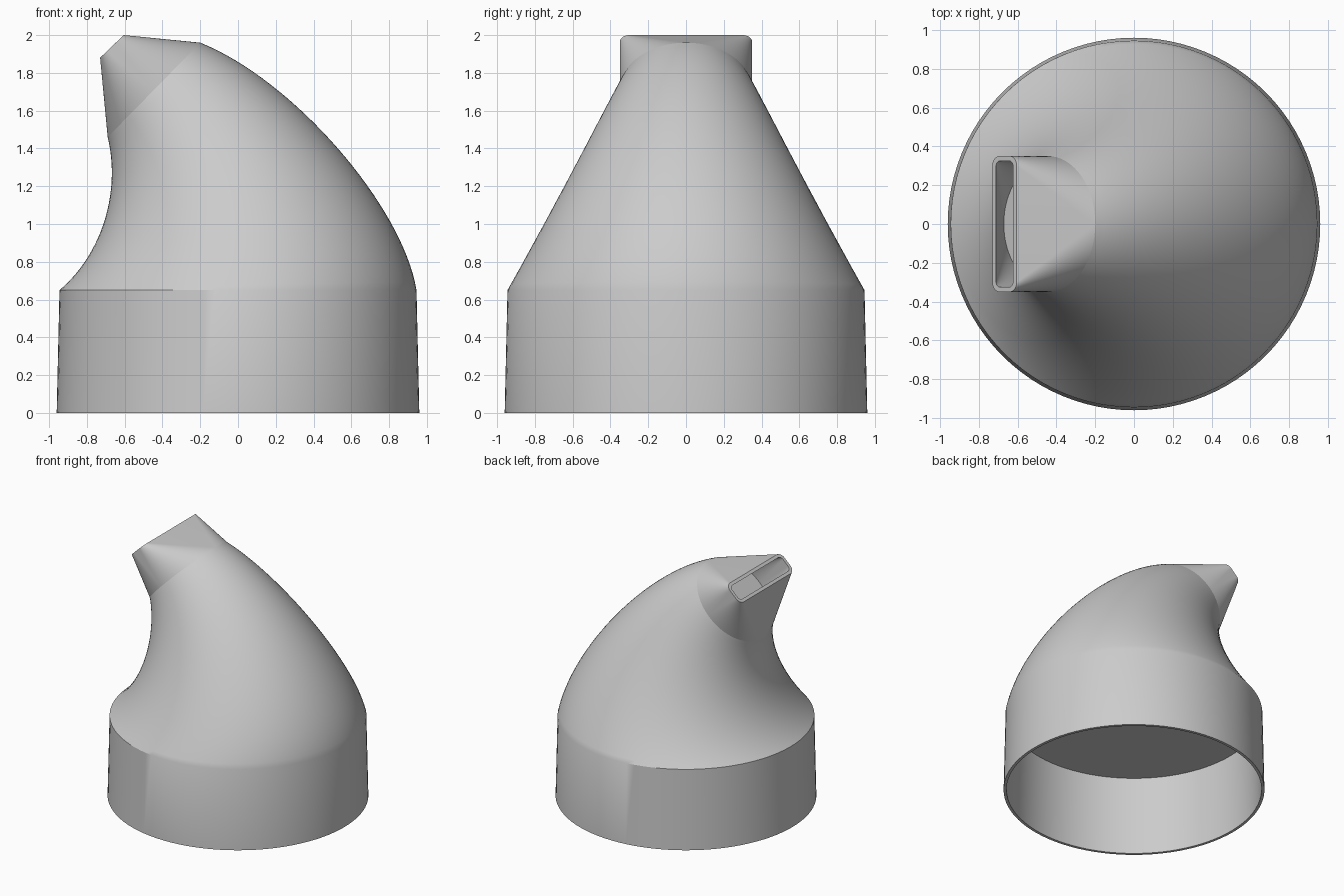
import bpy, bmesh
from math import sin, cos, pi
from mathutils import Vector

cube = bpy.data.objects.get("Cube")
if cube:
    bpy.data.objects.remove(cube, do_unlink=True)

grey = bpy.data.materials.new("neutral grey")
grey.use_nodes = True
grey.diffuse_color = (0.6, 0.6, 0.6, 1)
grey.node_tree.nodes["Principled BSDF"].inputs["Base Color"].default_value = (0.6, 0.6, 0.6, 1)

QUARTER = 24  # steps in each quarter of a ring


def section(left, right, half_y, corner=None):
    """Ring spanning two points of the side profile; a corner radius makes it a rounded slot."""
    left, right = Vector((left[0], 0, left[1])), Vector((right[0], 0, right[1]))
    centre, u = (left + right) / 2, (right - left) / 2
    half_u, u = u.length, u.normalized()
    points = []
    for q in range(4):
        sx, sy = (1, -1, -1, 1)[q], (1, 1, -1, -1)[q]
        for i in range(QUARTER + 1):
            a = (q + i / QUARTER) * pi / 2
            if corner:
                p = sx * (half_u - corner) + corner * cos(a)
                w = sy * (half_y - corner) + corner * sin(a)
            else:
                p, w = half_u * cos(a), half_y * sin(a)
            points.append(centre + u * p + Vector((0, w, 0)))
    return points


def loft(name, rings, cap_start=False, cap_end=False):
    bm = bmesh.new()
    loops = [[bm.verts.new(p) for p in ring] for ring in rings]
    for low, high in zip(loops, loops[1:]):
        for i in range(len(low)):
            j = (i + 1) % len(low)
            bm.faces.new((low[i], low[j], high[j], high[i]))
    if cap_start:
        bm.faces.new(loops[0][::-1])
    if cap_end:
        bm.faces.new(loops[-1])
    bmesh.ops.remove_doubles(bm, verts=bm.verts, dist=0.0001)
    bmesh.ops.recalc_face_normals(bm, faces=bm.faces)
    mesh = bpy.data.meshes.new(name)
    bm.to_mesh(mesh)
    bm.free()
    mesh.materials.append(grey)
    obj = bpy.data.objects.new(name, mesh)
    bpy.context.collection.objects.link(obj)
    bpy.ops.object.select_all(action='DESELECT')
    obj.select_set(True)
    bpy.context.view_layer.objects.active = obj
    bpy.ops.object.shade_smooth_by_angle(angle=pi / 6)
    return obj


def disc(radius, z):
    return section((-radius, z), (radius, z), radius)


def bezier(p, t):
    s = 1 - t
    weights = (s**3, 3 * s * s * t, 3 * s * t * t, t**3)
    return [sum(w * q[k] for w, q in zip(weights, p)) for k in (0, 1)]


# Hollow skirt with a flat ceiling, running into the bent, narrowing neck
inner_curve = [(-0.945, 0.65), (-0.72, 0.84), (-0.62, 1.17), (-0.69, 1.46)]
outer_curve = [(0.945, 0.65), (0.87, 1.1), (0.29, 1.765), (-0.2, 1.96)]
rings = [disc(0.925, 0.63), disc(0.938, 0), disc(0.96, 0)]
STEPS = 32
for k in range(STEPS + 1):
    a, b = bezier(inner_curve, k / STEPS), bezier(outer_curve, k / STEPS)
    height = (a[1] + b[1]) / 2
    rings.append(section(a, b, 0.945 - 0.595 * (height - 0.65) / 1.06))
loft("hooded_body", rings, cap_start=True, cap_end=True)

# Tip changing from the round neck to a flat slot, with a hollow inside
loft("slot_tip", [
    section((-0.69, 1.46), (-0.2, 1.96), 0.35),
    section((-0.73, 1.88), (-0.605, 2.0), 0.35, 0.05),
    section((-0.712, 1.897), (-0.623, 1.983), 0.325, 0.03),
    section((-0.671, 1.48), (-0.219, 1.941), 0.323),
])
